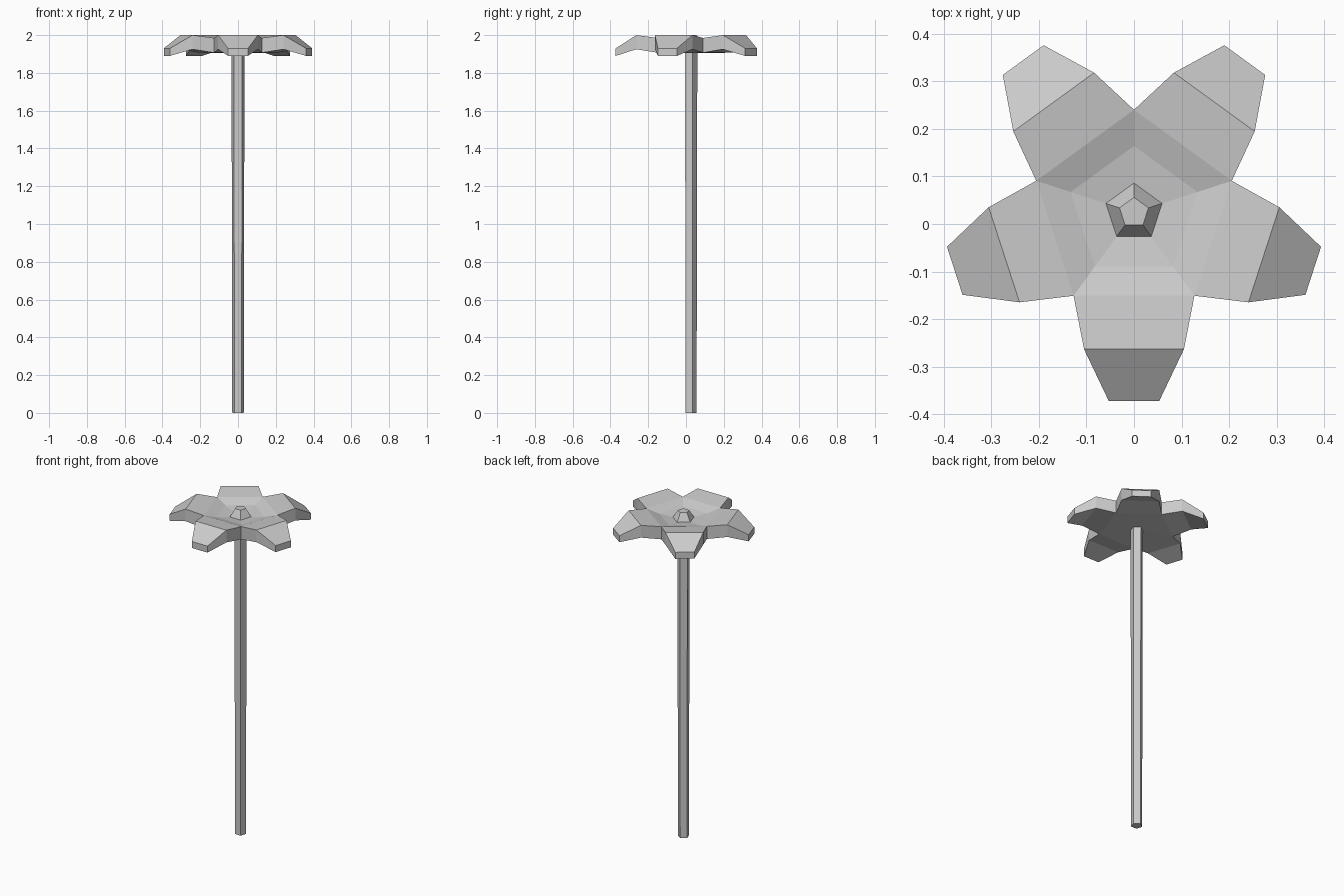
import bpy, bmesh
from math import sin, cos, radians, pi

if "Cube" in bpy.data.objects:
    bpy.data.objects.remove(bpy.data.objects["Cube"])

CY = 0.024  # flower axis sits slightly behind the origin


def pt(x, d, k):
    """Point x sideways, d outward along petal k (petal 0 faces front)."""
    a = radians(72 * k)
    return (x * cos(a) + d * sin(a), CY + x * sin(a) - d * cos(a))


def ring(bm, r, z):
    """Pentagon ring; vertex k lies at the left root of petal k."""
    return [bm.verts.new((*pt(-r * sin(pi / 5), r * cos(pi / 5), k), z)) for k in range(5)]


def bridge(bm, a, b):
    for k in range(5):
        j = (k + 1) % 5
        bm.faces.new((a[k], a[j], b[j], b[k]))


def finish(bm, name):
    bmesh.ops.recalc_face_normals(bm, faces=bm.faces[:])
    me = bpy.data.meshes.new(name)
    bm.to_mesh(me)
    bm.free()
    ob = bpy.data.objects.new(name, me)
    bpy.context.collection.objects.link(ob)
    return ob


# Flower head: bowl with raised centre, underside, and five petals
bm = bmesh.new()
top = [ring(bm, r, z) for r, z in
       [(0.216, 1.985), (0.14, 1.963), (0.062, 1.953), (0.032, 2.0)]]
for a, b in zip(top, top[1:]):
    bridge(bm, a, b)
bm.faces.new(top[-1])
under = ring(bm, 0.216, 1.907)
neck = ring(bm, 0.036, 1.905)
bridge(bm, under, neck)

for k in range(5):
    j = (k + 1) % 5
    # each section: top-left, top-right, bottom-right, bottom-left
    sections = [[top[0][k], top[0][j], under[j], under[k]]]
    for hw, d, zt, zb in [(0.105, 0.287, 2.0, 1.925), (0.053, 0.396, 1.93, 1.89)]:
        sections.append([bm.verts.new((*pt(s * hw, d, k), z))
                         for s, z in ((-1, zt), (1, zt), (1, zb), (-1, zb))])
    for a, b in zip(sections, sections[1:]):
        for i in range(4):
            n = (i + 1) % 4
            bm.faces.new((a[i], a[n], b[n], b[i]))
    bm.faces.new(sections[-1])
finish(bm, "flower_head")

# Stem: five-sided, slightly wider at the top
bm = bmesh.new()
low, high = ring(bm, 0.032, 0), ring(bm, 0.036, 1.905)
bridge(bm, low, high)
bm.faces.new(low)
cap = bm.faces.new(high)
bmesh.ops.recalc_face_normals(bm, faces=bm.faces[:])
bmesh.ops.delete(bm, geom=[cap], context='FACES_ONLY')
finish(bm, "stem")
